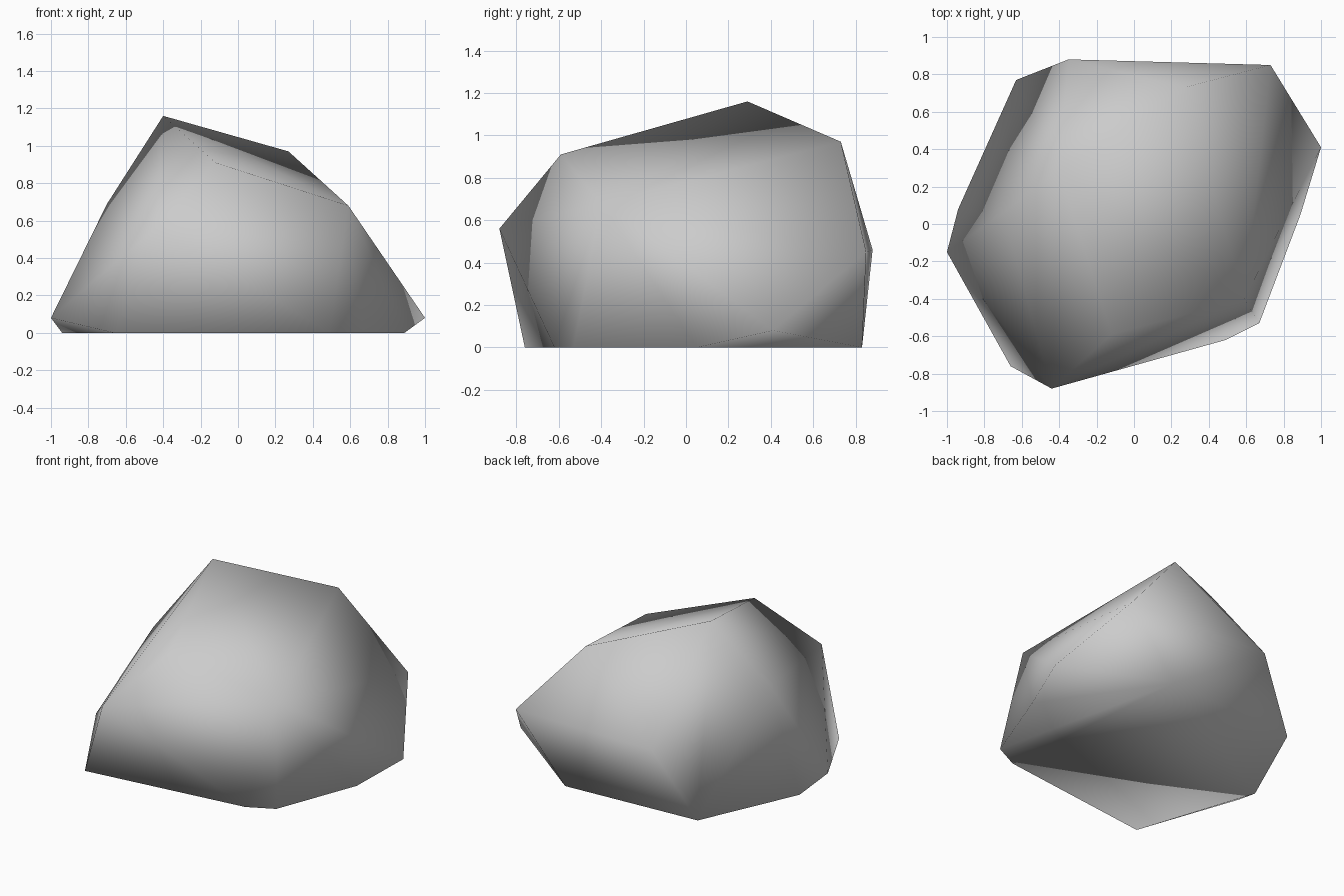
import bpy
import bmesh

# Remove the default cube only
default_cube = bpy.data.objects.get("Cube")
if default_cube:
    bpy.data.objects.remove(default_cube, do_unlink=True)


def make_material(name, colour):
    material = bpy.data.materials.new(name)
    material.use_nodes = True
    material.diffuse_color = colour
    shader = next(n for n in material.node_tree.nodes if n.type == "BSDF_PRINCIPLED")
    shader.inputs["Base Color"].default_value = colour
    shader.inputs["Roughness"].default_value = 0.9
    return material


# Outline where the boulder rests on the ground (x, y)
ground_outline = [
    (0.49, -0.62), (0.67, -0.53), (0.89, 0.05), (0.36, 0.83),
    (-0.63, 0.77), (-0.94, 0.08), (-0.66, -0.76),
]

# Low tips and bulging flank corners
flank_corners = [
    (-1, -0.15, 0.08), (1, 0.41, 0.08),
    (0.73, 0.85, 0.45), (-0.35, 0.88, 0.46), (-0.44, -0.88, 0.56),
]

# Shoulder and summit corners
crown_corners = [
    (-0.7, 0.06, 0.69), (0.59, -0.4, 0.68), (-0.12, -0.59, 0.91),
    (0.27, 0.73, 0.97), (-0.4, 0.29, 1.16),
]


def build_boulder(name, corners, material):
    """Wrap a tight faceted skin round the corner points, shaded smooth."""
    mesh = bpy.data.meshes.new(name)
    bm = bmesh.new()
    for corner in corners:
        bm.verts.new(corner)
    bmesh.ops.convex_hull(bm, input=list(bm.verts))
    bmesh.ops.recalc_face_normals(bm, faces=list(bm.faces))
    for face in bm.faces:
        face.smooth = True
    bm.to_mesh(mesh)
    bm.free()
    mesh.materials.append(material)
    boulder = bpy.data.objects.new(name, mesh)
    bpy.context.scene.collection.objects.link(boulder)
    return boulder


stone_grey = make_material("stone_grey", (0.6, 0.6, 0.6, 1))
ground_corners = [(x, y, 0) for x, y in ground_outline]
build_boulder("boulder", ground_corners + flank_corners + crown_corners, stone_grey)
